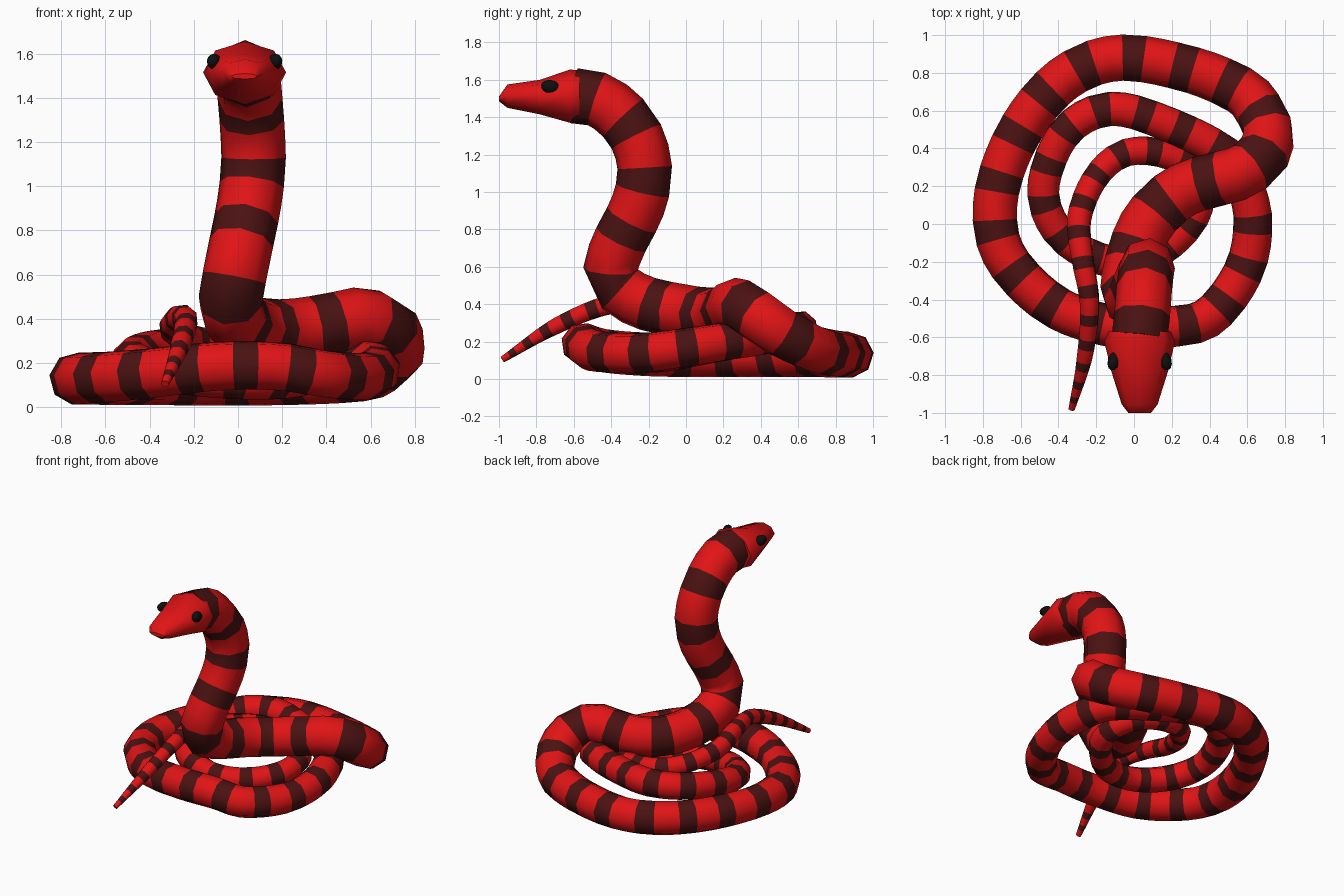
import bpy, bmesh, math
from mathutils import Vector

if "Cube" in bpy.data.objects:
    bpy.data.objects.remove(bpy.data.objects["Cube"])

SIDES = 8


def material(name, rgb):
    m = bpy.data.materials.new(name)
    m.diffuse_color = (*rgb, 1)
    m.use_nodes = True
    m.node_tree.nodes["Principled BSDF"].inputs["Base Color"].default_value = m.diffuse_color
    return m


red = material("red", (0.75, 0.007, 0.008))
dark = material("dark_red", (0.07, 0.006, 0.006))
black = material("black", (0.005, 0.005, 0.005))


def loft(name, rings, bands, mats):
    """Skin a list of vertex rings; bands gives a material index per segment."""
    bm = bmesh.new()
    vs = [[bm.verts.new(p) for p in ring] for ring in rings]
    for a, b, mat in zip(vs, vs[1:], bands):
        for i in range(SIDES):
            j = (i + 1) % SIDES
            bm.faces.new((a[i], a[j], b[j], b[i])).material_index = mat
    bm.faces.new(vs[0][::-1]).material_index = bands[0]
    bm.faces.new(vs[-1]).material_index = bands[-1]
    bmesh.ops.recalc_face_normals(bm, faces=bm.faces)
    for f in bm.faces:
        f.smooth = len(f.verts) == 4
    me = bpy.data.meshes.new(name)
    bm.to_mesh(me)
    bm.free()
    for m in mats:
        me.materials.append(m)
    ob = bpy.data.objects.new(name, me)
    bpy.context.collection.objects.link(ob)
    return ob


# Body centre line: raised neck, large coil, inner coils with tail
neck = [(.03, -.6, 1.515), (.045, -.46, 1.49), (.055, -.33, 1.39), (.065, -.25, 1.26),
        (.07, -.22, 1.1), (.05, -.26, .92), (.01, -.36, .72), (-.02, -.405, .57),
        (-.035, -.34, .47), (-.01, -.2, .4), (.05, -.03, .365), (.15, .1, .345),
        (.28, .19, .35), (.43, .235, .375), (.58, .28, .4), (.69, .38, .34),
        (.71, .5, .255), (.65, .62, .19)]
large_coil = [(.56, .71, .155), (.29, .82, .135), (-.08, .88, .13), (-.37, .77, .13),
              (-.6, .5, .13), (-.73, .15, .13), (-.69, -.16, .13), (-.43, -.43, .15),
              (-.1, -.545, .185), (.18, -.545, .185), (.4, -.49, .15), (.58, -.25, .14),
              (.63, 0, .17), (.59, .2, .2)]
inner_coil = [(.5, .36, .22), (.2, .52, .25), (-.12, .61, .27), (-.36, .49, .26),
              (-.48, .2, .22), (-.41, -.03, .18), (-.22, -.17, .14), (0, -.2, .12),
              (.2, -.1, .12), (.34, .08, .15), (.32, .28, .19), (.15, .375, .24),
              (-.05, .375, .27), (-.2, .25, .3), (-.29, .03, .35), (-.27, -.2, .4),
              (-.235, -.42, .395), (-.26, -.7, .28), (-.33, -.98, .105)]
path = [Vector(p) for p in neck + large_coil + inner_coil]
radius_keys = [(0, .148), (15, .143), (19, .124), (25, .116), (31, .104), (35, .093),
               (42, .08), (46, .066), (48, .054), (49, .045), (50, .018)]


def radius(t):
    for (t0, r0), (t1, r1) in zip(radius_keys, radius_keys[1:]):
        if t <= t1:
            return r0 + (r1 - r0) * (t - t0) / (t1 - t0)
    return radius_keys[-1][1]


def spline(t):
    i = min(int(t), len(path) - 2)
    u = t - i
    p1, p2 = path[i], path[i + 1]
    p0 = path[i - 1] if i else 2 * p1 - p2
    p3 = path[i + 2] if i + 2 < len(path) else 2 * p2 - p1
    return 0.5 * (2 * p1 + (p2 - p0) * u + (2 * p0 - 5 * p1 + 4 * p2 - p3) * u * u
                  + (3 * p1 - p0 - 3 * p2 + p3) * u ** 3)


# Walk along the line, dropping a ring at each stripe edge and in each red middle
end = len(path) - 1
stops, bands = [0.0], []
t, walked, kind = 0.0, 0.0, 0
while t < end:
    nt = min(t + 0.02, end)
    walked += (spline(nt) - spline(t)).length
    t = nt
    period = 0.05 + 1.65 * radius(t)
    if walked >= period * (0.42, 0.29, 0.29)[kind] or t >= end:
        stops.append(t)
        bands.append(1 if kind == 0 else 0)
        walked, kind = 0.0, (kind + 1) % 3
bands[-1] = 0

rings = []
up = Vector((0, 0, 1))
for t in stops:
    a, b = max(t - 0.15, 0), min(t + 0.15, end)
    tan = (spline(b) - spline(a)).normalized()
    up = (up - tan * up.dot(tan)).normalized()
    side = tan.cross(up)
    c, r = spline(t), radius(t)
    rings.append([c + r * (math.cos(w) * up + math.sin(w) * side)
                  for w in (2 * math.pi * k / SIDES for k in range(SIDES))])
loft("striped_body", rings, bands, [red, dark])

# Head: sections of y, half width, top, bottom
HX = 0.03
head = []
for y, hw, top, bottom in [(-.57, .165, 1.65, 1.375), (-.62, .188, 1.655, 1.37),
                           (-.78, .15, 1.6, 1.415), (-.955, .095, 1.575, 1.45),
                           (-1.0, .06, 1.51, 1.485)]:
    mid = 1.515 if y > -.99 else 1.497
    head.append([Vector((HX + hw * math.sin(w), y,
                         mid + math.cos(w) * (top - mid if math.cos(w) > 0 else mid - bottom)))
                 for w in (2 * math.pi * k / SIDES for k in range(SIDES))])
loft("head", head, [0] * 4, [red])

# Eyes
for s, label in ((-1, "left"), (1, "right")):
    bpy.ops.mesh.primitive_uv_sphere_add(segments=12, ring_count=8, radius=1,
                                         location=(HX + s * .137, -.725, 1.563))
    eye = bpy.context.object
    eye.name = label + "_eye"
    eye.scale = (.032, .052, .036)
    eye.rotation_euler = (math.radians(-10), 0, s * math.radians(15))
    eye.data.materials.append(black)
    bpy.ops.object.shade_smooth()
